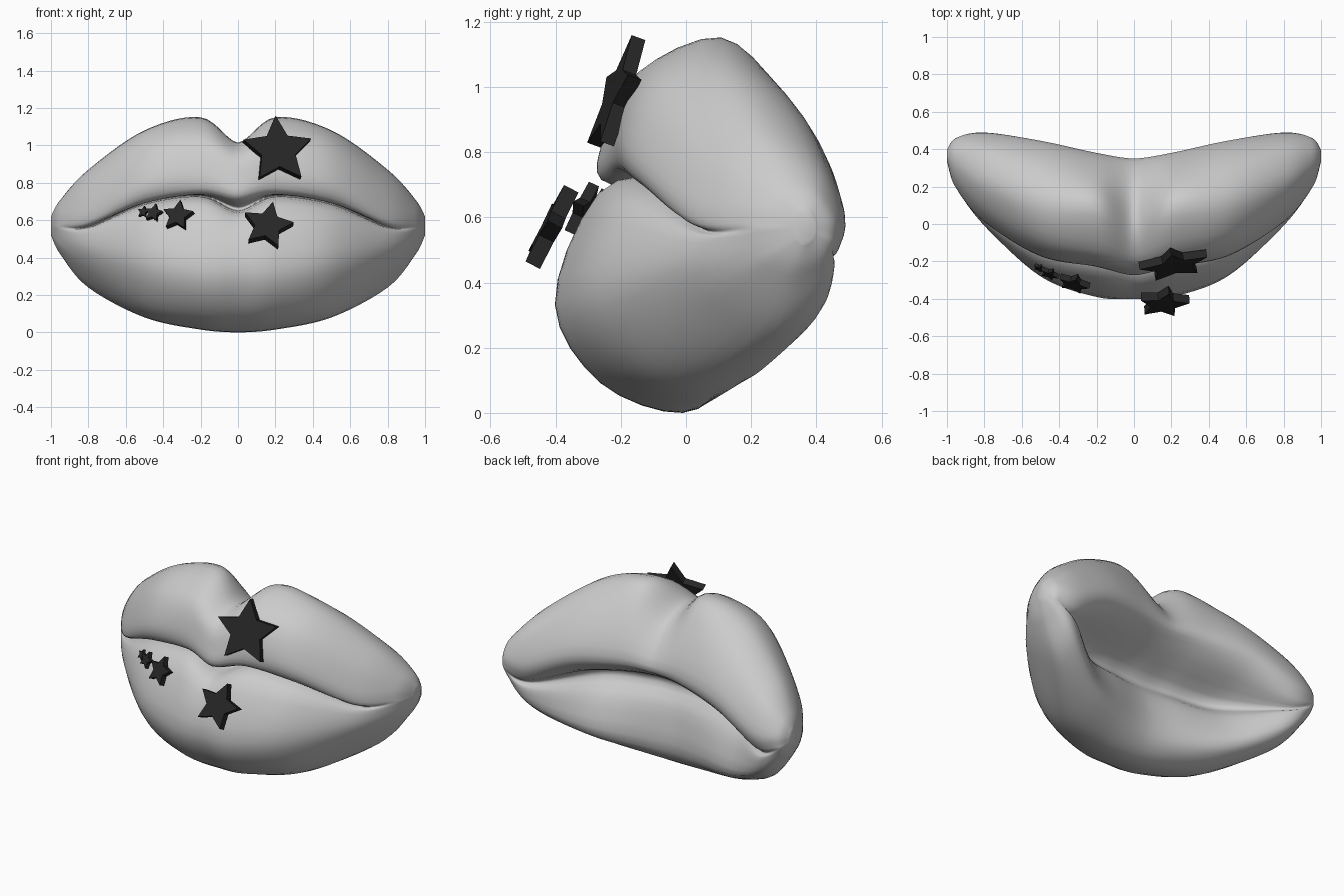
import bpy, bmesh, math
from mathutils import Matrix, Vector

if "Cube" in bpy.data.objects:
    bpy.data.objects.remove(bpy.data.objects["Cube"])

# Lip cross-sections (y, z): front seam, over the upper lip, inner seam, under the lower lip
MIDDLE = [(-.10, .66), (-.26, .715), (-.26, .82), (-.20, .95), (-.02, 1.015),
          (.2, .94), (.35, .75), (.27, .655), (.04, .52), (.10, .38),
          (.13, .12), (-.01, 0), (-.26, .09), (-.40, .33), (-.30, .61)]
PEAK = [(-.07, .73), (-.21, .75), (-.22, .88), (-.14, 1.05), (.10, 1.15),
        (.27, .99), (.38, .76), (.30, .65), (.05, .52), (.13, .38),
        (.16, .125), (0, .015), (-.25, .10), (-.39, .34), (-.26, .68)]
SIDE = [(-.01, .69), (-.135, .70), (-.17, .81), (-.08, 1.0), (.12, 1.08),
        (.32, .96), (.445, .73), (.37, .60), (.12, .50), (.22, .37),
        (.265, .165), (.06, .08), (-.15, .16), (-.28, .38), (-.185, .645)]
NEAR_END = [(.055, .563), (.015, .587), (.02, .67), (.09, .80), (.23, .87),
            (.40, .79), (.487, .61), (.46, .50), (.40, .455), (.435, .42),
            (.41, .31), (.26, .24), (.08, .33), (-.005, .44), (.008, .545)]
ANGLES = [180, 172, 150, 120, 90, 55, 15, -10, -20, -30, -50, -90, -130, -152, -172]


def oval(cy, cz, ry, rz):
    return [(cy + ry * math.cos(math.radians(a)), cz + rz * math.sin(math.radians(a)))
            for a in ANGLES]


def catmull(a, b, c, d, t):
    return 0.5 * (2 * b + (c - a) * t + (2 * a - 5 * b + 4 * c - d) * t * t
                  + (3 * b - a - 3 * c + d) * t ** 3)


def loop_curve(points, steps):
    n = len(points)
    return [catmull(*(points[(i + k) % n] for k in (-1, 0, 1, 2)), s / steps)
            for i in range(n) for s in range(steps)]


def half_curve(points, steps):
    # starts on the mirror plane, so the point before the first is a reflection
    mirrored = Vector((-points[1].x, points[1].y, points[1].z))
    pts = [mirrored.lerp(points[0], .25)] + points + [points[-1]]
    return [catmull(*pts[i:i + 4], s / steps)
            for i in range(len(points) - 1) for s in range(steps)] + [points[-1]]


def make_object(name, bm):
    bmesh.ops.recalc_face_normals(bm, faces=bm.faces)
    mesh = bpy.data.meshes.new(name)
    bm.to_mesh(mesh)
    bm.free()
    ob = bpy.data.objects.new(name, mesh)
    bpy.context.collection.objects.link(ob)
    return ob


# Lips: loft half the mouth through the sections, then mirror it
stations = [(0, MIDDLE), (.2, PEAK), (.5, SIDE), (.8, NEAR_END),
            (.95, oval(.325, .563, .135, .145)), (1.0, oval(.365, .57, .03, .05))]
rings = [loop_curve([Vector((x, y, z)) for y, z in sec], 4) for x, sec in stations]
columns = [half_curve([ring[j] for ring in rings], 7) for j in range(len(rings[0]))]
bm = bmesh.new()
grid = [[bm.verts.new(p) for p in col] for col in columns]
for j, col in enumerate(grid):
    nxt = grid[(j + 1) % len(grid)]
    for i in range(len(col) - 1):
        bm.faces.new((col[i], col[i + 1], nxt[i + 1], nxt[i]))
bm.faces.new([col[-1] for col in grid])
half = bm.verts[:] + bm.edges[:] + bm.faces[:]
bmesh.ops.mirror(bm, geom=half, matrix=Matrix(), merge_dist=.0005, axis='X')
bmesh.ops.remove_doubles(bm, verts=bm.verts, dist=.0005)
for f in bm.faces:
    f.smooth = True
make_object("lips", bm)

# Stars: five-pointed flat studs leaning with the lip surface
dark = bpy.data.materials.new("dark_stud")
dark.diffuse_color = (.02, .02, .02, 1)
dark.use_nodes = True
dark.node_tree.nodes["Principled BSDF"].inputs["Base Color"].default_value = dark.diffuse_color


def star(name, centre, radius, thick, lean, yaw, roll):
    bm = bmesh.new()
    outline = []
    for k in range(10):
        r = radius * (.5 if k % 2 else 1)
        a = math.pi / 2 + k * math.pi / 5
        outline.append(bm.verts.new((r * math.cos(a), -thick / 2, r * math.sin(a))))
    face = bm.faces.new(outline)
    ext = bmesh.ops.extrude_face_region(bm, geom=[face], use_keep_orig=True)
    bmesh.ops.translate(bm, vec=(0, thick, 0),
                        verts=[v for v in ext["geom"] if isinstance(v, bmesh.types.BMVert)])
    turn = [Matrix.Rotation(math.radians(a), 4, ax)
            for a, ax in ((yaw, 'Z'), (-lean, 'X'), (roll, 'Y'))]
    bm.transform(Matrix.Translation(centre) @ turn[0] @ turn[1] @ turn[2])
    make_object(name, bm).data.materials.append(dark)


star("upper_lip_star", (.212, -.21, .97), .193, .045, 20, 10, -1)
star("lower_lip_star", (.158, -.415, .567), .139, .05, 27, 3, 13)
star("small_star", (-.32, -.315, .622), .088, .035, 24, -16, 4)
star("smaller_star", (-.45, -.265, .637), .052, .025, 24, -22, 8)
star("tiny_star", (-.505, -.235, .643), .034, .018, 24, -26, 4)
